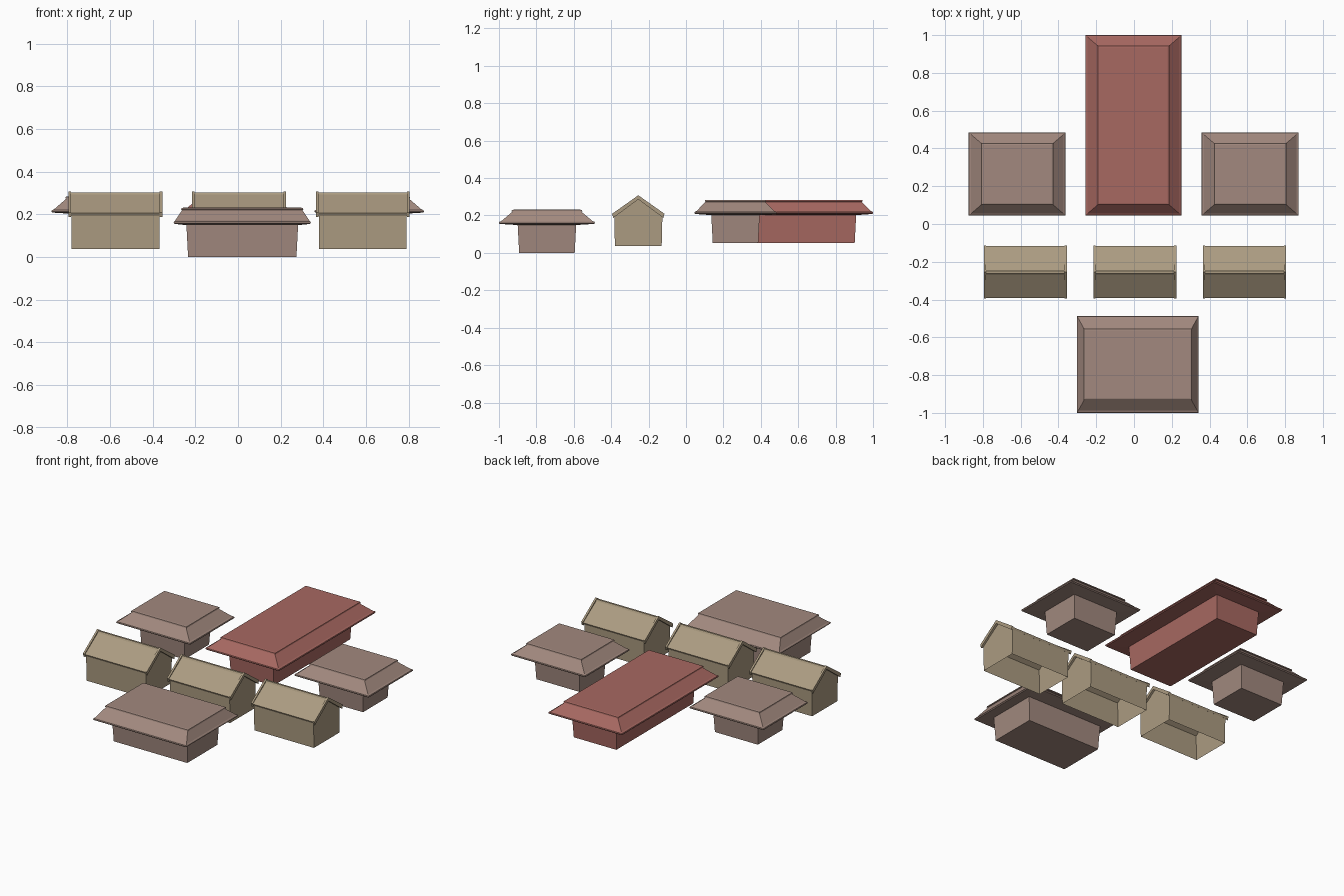
import bpy, bmesh

if "Cube" in bpy.data.objects:
    bpy.data.objects.remove(bpy.data.objects["Cube"])

def material(name, rgb):
    m = bpy.data.materials.new(name)
    m.diffuse_color = (*rgb, 1)
    m.use_nodes = True
    m.node_tree.nodes["Principled BSDF"].inputs["Base Color"].default_value = m.diffuse_color
    return m

BROWN = material("brown", (0.36, 0.25, 0.21))
RED = material("red", (0.39, 0.14, 0.12))
TAN = material("tan", (0.41, 0.33, 0.22))

def finish(bm, name, mat):
    bmesh.ops.recalc_face_normals(bm, faces=bm.faces)
    me = bpy.data.meshes.new(name)
    bm.to_mesh(me)
    bm.free()
    me.materials.append(mat)
    ob = bpy.data.objects.new(name, me)
    bpy.context.collection.objects.link(ob)
    return ob

def stack(name, box, rings, mat):
    """Loft rectangles: each ring is (x inset, y inset, z) from the box; ends capped."""
    x0, x1, y0, y1 = box
    bm = bmesh.new()
    loops = []
    for ix, iy, z in rings:
        pts = [(x0 + ix, y0 + iy), (x1 - ix, y0 + iy), (x1 - ix, y1 - iy), (x0 + ix, y1 - iy)]
        loops.append([bm.verts.new((x, y, z)) for x, y in pts])
    for a, b in zip(loops, loops[1:]):
        for i in range(4):
            j = (i + 1) % 4
            bm.faces.new((a[i], a[j], b[j], b[i]))
    bm.faces.new(loops[0])
    bm.faces.new(loops[-1])
    return finish(bm, name, mat)

def hall(name, box, z, over, slope, mat):
    """Flared body under a flat-topped hipped roof; over and slope are (x, y) widths."""
    ox, oy = over
    sx, sy = slope
    stack(name + "_body", box, [(ox + .008, oy + .008, z), (ox, oy, z + .152)], mat)
    stack(name + "_roof", box, [
        (ox, oy, z + .149), (.004, .004, z + .155), (0, 0, z + .160),
        (.002, .002, z + .166), (sx * .17, sy * .17, z + .170),
        (sx, sy, z + .220), (sx - .005, sy - .005, z + .222),
        (sx - .003, sy - .003, z + .229), (sx + .006, sy + .006, z + .231)], mat)

hall("front_hall", (-.302, .342, -1.0, -.487), 0, (.06, .10), (.040, .072), BROWN)
hall("main_hall", (-.258, .252, .045, 1.0), .053, (.10, .09), (.070, .060), RED)
hall("left_hall", (-.875, -.362, .045, .484), .053, (.10, .09), (.070, .060), BROWN)
hall("right_hall", (.358, .872, .045, .484), .053, (.10, .09), (.070, .060), BROWN)

def extrude_profile(name, pts, x0, x1, mat, open_edge=None):
    """Extrude a (y, z) outline along x, optionally leaving one side open."""
    bm = bmesh.new()
    a, b = ([bm.verts.new((x, y, z)) for y, z in pts] for x in (x0, x1))
    for i in range(len(pts)):
        if i != open_edge:
            j = (i + 1) % len(pts)
            bm.faces.new((a[i], a[j], b[j], b[i]))
    bm.faces.new(a)
    bm.faces.new(b)
    return finish(bm, name, mat)

YC = -.255

def chevron(half, eave, peak, t):
    """Roof cross-section of thickness t."""
    return [(YC - half, eave), (YC, peak), (YC + half, eave),
            (YC + half - .006, eave - t), (YC, peak - t), (YC - half + .006, eave - t)]

# Gabled houses: body open underneath, thin roof, raised gable trims, ridge cap
for label, xc in (("left", -.575), ("middle", .005), ("right", .585)):
    body = [(YC - .125, .037), (YC + .125, .037), (YC + .129, .208), (YC, .292), (YC - .129, .208)]
    extrude_profile(label + "_house_body", body, xc - .206, xc + .206, TAN, open_edge=0)
    extrude_profile(label + "_house_roof", chevron(.138, .205, .299, .012), xc - .212, xc + .212, TAN)
    cap = [(YC - .012, .292), (YC - .006, .302), (YC + .006, .302), (YC + .012, .292)]
    extrude_profile(label + "_house_ridge", cap, xc - .212, xc + .212, TAN)
    for side, s in (("left", -1), ("right", 1)):
        extrude_profile(f"{label}_house_{side}_gable_trim", chevron(.140, .209, .308, .022),
                        xc + s * .220, xc + s * .208, TAN)
